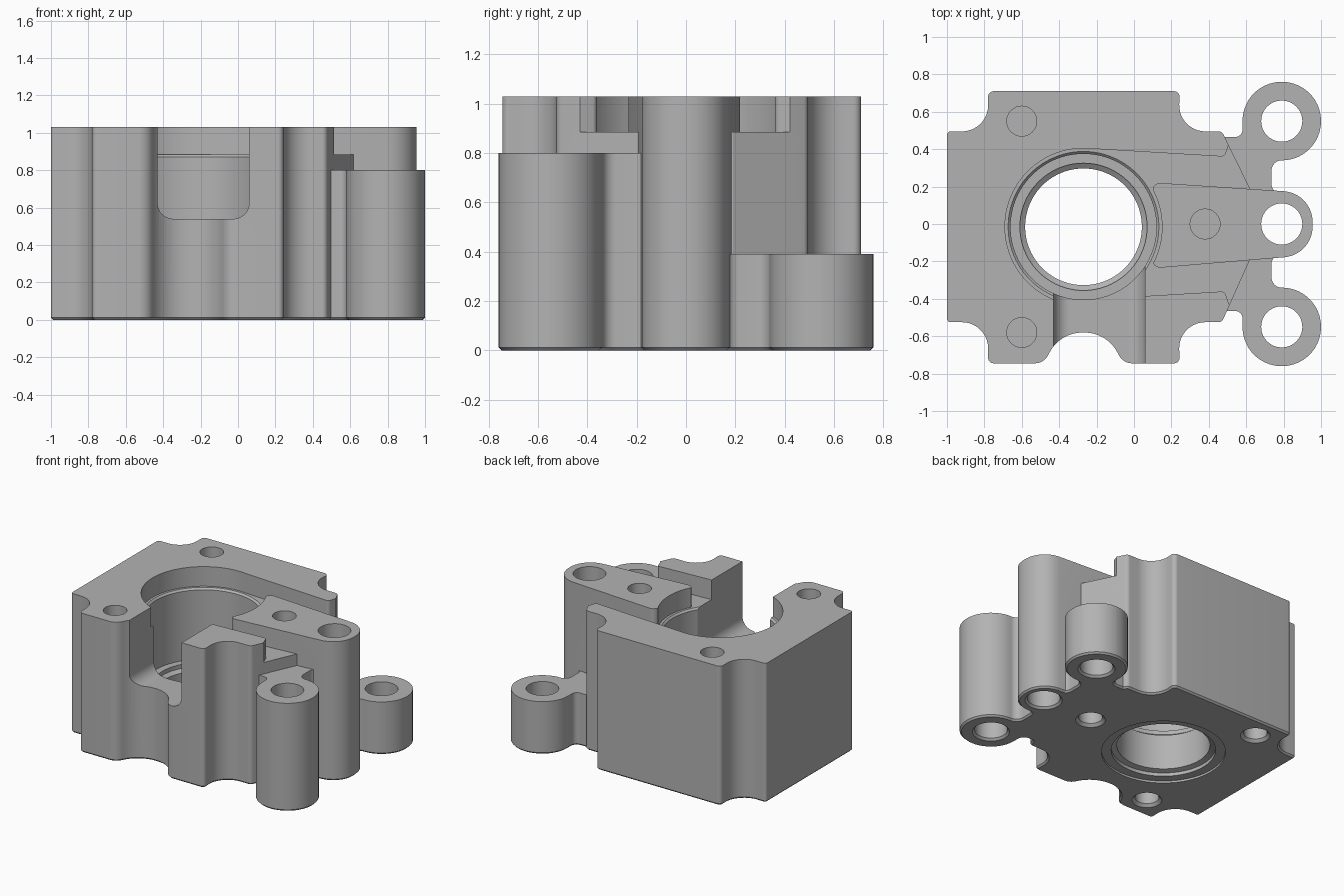
import bpy, bmesh, math
from mathutils import Vector, Matrix

cube = bpy.data.objects.get("Cube")
if cube:
    bpy.data.objects.remove(cube, do_unlink=True)

TOP = 1.03
BORE = (-0.27, -0.015)

grey = bpy.data.materials.new("cast_grey")
grey.use_nodes = True
colour = (0.45, 0.45, 0.45, 1)
grey.diffuse_color = colour
grey.node_tree.nodes["Principled BSDF"].inputs["Base Color"].default_value = colour


def rounded(corners):
    """Turn (x, y, radius) corners into a filleted outline."""
    out = []
    n = len(corners)
    for i, c in enumerate(corners):
        p = Vector(c[:2])
        r = c[2] if len(c) > 2 else 0
        if r == 0:
            out.append(p)
            continue
        a = (Vector(corners[i - 1][:2]) - p).normalized()
        b = (Vector(corners[(i + 1) % n][:2]) - p).normalized()
        half = a.angle(b) / 2
        centre = p + (a + b).normalized() * r / math.sin(half)
        start = p + a * r / math.tan(half) - centre
        sweep = start.angle_signed(p + b * r / math.tan(half) - centre)
        steps = max(4, int(abs(sweep) / math.radians(8)))
        for k in range(steps + 1):
            out.append(centre + Matrix.Rotation(-sweep * k / steps, 2) @ start)
    return out


def inset(pts, d):
    area = sum(pts[i - 1].x * p.y - p.x * pts[i - 1].y for i, p in enumerate(pts))
    side = 1 if area > 0 else -1
    out = []
    for i, p in enumerate(pts):
        e = (p - pts[i - 1]).normalized()
        f = (pts[(i + 1) % len(pts)] - p).normalized()
        t = (e + f).normalized()
        out.append(p + Vector((-t.y, t.x)) * side * d / max(t.dot(e), 0.5))
    return out


def finish(bm, name):
    bmesh.ops.recalc_face_normals(bm, faces=bm.faces)
    mesh = bpy.data.meshes.new(name)
    bm.to_mesh(mesh)
    bm.free()
    mesh.materials.append(grey)
    ob = bpy.data.objects.new(name, mesh)
    bpy.context.collection.objects.link(ob)
    return ob


def loft(name, loops):
    """Skin between loops of 3D points and cap both ends."""
    bm = bmesh.new()
    rings = [[bm.verts.new(v) for v in loop] for loop in loops]
    for lo, hi in zip(rings, rings[1:]):
        for i in range(len(lo)):
            bm.faces.new((lo[i - 1], lo[i], hi[i], hi[i - 1]))
    bm.faces.new(rings[0])
    bm.faces.new(rings[-1])
    return finish(bm, name)


def prism(name, corners, z0, z1, chamfer=0):
    pts = rounded(corners)
    layers = [(pts, z0 + chamfer), (pts, z1)]
    if chamfer:
        layers.insert(0, (inset(pts, chamfer), z0))
    return loft(name, [[(p.x, p.y, z) for p in loop] for loop, z in layers])


def lathe(name, centre, profile, sides=64):
    angles = [2 * math.pi * k / sides for k in range(sides)]
    return loft(name, [[(centre[0] + r * math.cos(a), centre[1] + r * math.sin(a), z)
                        for a in angles] for r, z in profile])


def combine(target, other, operation):
    mod = target.modifiers.new(operation.lower(), 'BOOLEAN')
    mod.operation = operation
    mod.solver = 'EXACT'
    mod.object = other
    bpy.context.view_layer.objects.active = target
    bpy.ops.object.modifier_apply(modifier=mod.name)
    bpy.data.objects.remove(other, do_unlink=True)


# Main block with scalloped corners and a front scallop
body = prism("housing_body", [
    (-1, -0.525, .02), (-0.78, -0.525, .14), (-0.78, -0.745, .03),
    (-0.48, -0.745, .08), (-0.40, -0.58, .2), (-0.14, -0.58, .2), (-0.06, -0.745, .08),
    (0.245, -0.745, .03), (0.235, -0.525, .14), (0.47, -0.525, .03),
    (0.62, -0.19), (0.62, 0.19),
    (0.47, 0.495, .03), (0.235, 0.495, .14), (0.245, 0.71, .03),
    (-0.78, 0.71, .03), (-0.78, 0.495, .14), (-1, 0.495, .02)], 0, TOP, 0.012)

# Shallow pocket beside the arm
half = [(-0.27, 0.405), (0.485, 0.36, .025), (0.508, 0.43), (0.9, 0.43)]
pocket = half + [(c[0], -c[1], *c[2:]) for c in reversed(half)]
combine(body, prism("pocket_cutter", pocket, 0.885, 1.3), 'DIFFERENCE')

# Central arm with its end boss
combine(body, prism("arm", [
    (0.1, -0.237, .04), (0.955, -0.165, .165), (0.955, 0.165, .165),
    (0.1, 0.222, .04)], 0, TOP, 0.012), 'UNION')

# Side bosses and the webs that carry them
web = [(0.40, 0), (0.40, -0.465), (0.58, -0.465, .04), (0.58, -0.76, .209),
       (1, -0.76, .209), (1, -0.34, .209), (0.735, -0.34, .055),
       (0.735, -0.172, .055), (0.83, -0.15), (0.83, 0)]
for side, height in ((1, 0.8), (-1, 0.39)):
    shape = [(c[0], c[1] * side, *c[2:]) for c in web]
    combine(body, prism("side_boss", shape, 0, height, 0.012), 'UNION')

# Stepped main bore
combine(body, lathe("bore_cutter", BORE, [
    (.415, -.1), (.415, .015), (.35, .015), (.35, .04), (.312, .05), (.312, .31),
    (.34, .33), (.34, .36), (.39, .36), (.39, .872), (.403, .885),
    (.42, .885), (.42, 1.2)], 96), 'DIFFERENCE')

# Front window with rounded lower corners
slot = rounded([(-0.43, 0.54, .085), (0.06, 0.54, .085), (0.06, 1.3), (-0.43, 1.3)])
combine(body, loft("window_cutter", [[(p.x, y, p.y) for p in slot] for y in (-0.9, -0.2)]),
        'DIFFERENCE')

# Through holes in the bosses
for y in (-0.55, 0, 0.55):
    combine(body, lathe("boss_hole", (0.79, y), [
        (.125, -.1), (.125, 0), (.11, .015), (.11, 1.3)], 40), 'DIFFERENCE')

# Blind bolt holes from both faces
for place in ((-0.6, 0.55), (-0.6, -0.58), (0.38, 0)):
    combine(body, lathe("lower_bolt_hole", place, [
        (.1, -.1), (.1, 0), (.08, .02), (.08, .3)], 32), 'DIFFERENCE')
    combine(body, lathe("upper_bolt_hole", place, [(.08, .7), (.08, 1.3)], 32), 'DIFFERENCE')

# Smooth curved walls, sharp edges
bpy.ops.object.select_all(action='DESELECT')
body.select_set(True)
bpy.context.view_layer.objects.active = body
bpy.ops.object.shade_smooth_by_angle(angle=math.radians(25))
